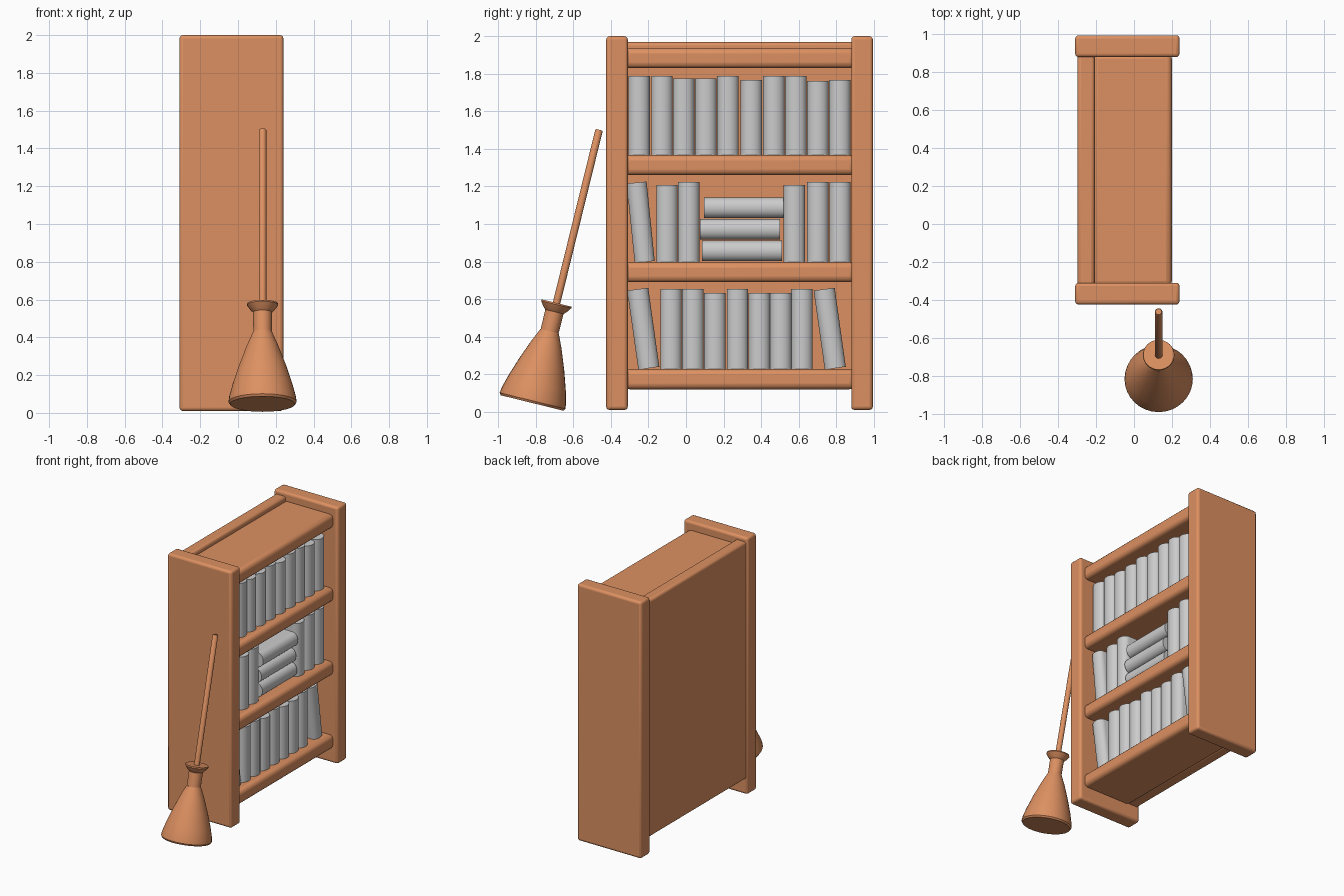
import bpy, bmesh, math
from mathutils import Matrix, Vector

if "Cube" in bpy.data.objects:
    bpy.data.objects.remove(bpy.data.objects["Cube"])

wood = bpy.data.materials.new("wood")
wood.diffuse_color = (0.72, 0.28, 0.12, 1)
wood.use_nodes = True
wood.node_tree.nodes["Principled BSDF"].inputs["Base Color"].default_value = wood.diffuse_color


def finish(name, bm, mat=None, bevel=0):
    bmesh.ops.recalc_face_normals(bm, faces=bm.faces)
    mesh = bpy.data.meshes.new(name)
    bm.to_mesh(mesh)
    bm.free()
    ob = bpy.data.objects.new(name, mesh)
    bpy.context.collection.objects.link(ob)
    if mat:
        mesh.materials.append(mat)
    if bevel:
        m = ob.modifiers.new("bevel", 'BEVEL')
        m.width, m.segments = bevel, 3
    bpy.ops.object.select_all(action='DESELECT')
    ob.select_set(True)
    bpy.context.view_layer.objects.active = ob
    bpy.ops.object.shade_smooth_by_angle(angle=math.radians(35))
    return ob


def box(name, lo, hi, bevel):
    lo, hi = Vector(lo), Vector(hi)
    bm = bmesh.new()
    bmesh.ops.create_cube(bm, size=1, matrix=Matrix.Translation((lo + hi) / 2)
                          @ Matrix.Diagonal((*(hi - lo), 1)))
    return finish(name, bm, wood, bevel)


def book(name, y, z, length, tilt=0, width=0.114, yaw=0):
    """Block with a rounded spine towards +x; (y, z) is the middle of its foot."""
    bm = bmesh.new()
    h = width / 2
    pts = [(-0.19, -h)]
    for i in range(13):
        a = -math.pi / 2 + math.pi * i / 12
        pts.append((0.105 + 0.045 * math.cos(a), h * math.sin(a)))
    pts.append((-0.19, h))
    face = bm.faces.new([bm.verts.new((px, py, 0)) for px, py in pts])
    ext = bmesh.ops.extrude_face_region(bm, geom=[face])
    top = [v for v in ext["geom"] if isinstance(v, bmesh.types.BMVert)]
    bmesh.ops.translate(bm, verts=top, vec=(0, 0, length))
    ob = finish(name, bm)
    ob.matrix_world = (Matrix.Translation((0, y, z)) @ Matrix.Rotation(yaw, 4, 'Z')
                       @ Matrix.Rotation(tilt, 4, 'X'))
    return ob


def lathe(name, profile, matrix, sides=32):
    bm = bmesh.new()
    rings = [[bm.verts.new((r * math.cos(2 * math.pi * i / sides),
                            r * math.sin(2 * math.pi * i / sides), z))
              for i in range(sides)] for r, z in profile]
    for a, b in zip(rings, rings[1:]):
        for i in range(sides):
            j = (i + 1) % sides
            bm.faces.new((a[i], a[j], b[j], b[i]))
    bm.faces.new(rings[0])
    bm.faces.new(rings[-1])
    ob = finish(name, bm, wood)
    ob.matrix_world = matrix
    return ob


# Bookcase carcass
box("side_panel_front", (-0.31, -0.425, 0.01), (0.24, -0.31, 2.0), 0.018)
box("side_panel_back", (-0.31, 0.88, 0.01), (0.24, 0.995, 2.0), 0.018)
box("back_panel", (-0.298, -0.33, 0.13), (-0.208, 0.90, 1.968), 0.018)
for i, z in enumerate((0.12, 0.69, 1.26, 1.83)):
    box(f"shelf_{i}", (-0.22, -0.33, z), (0.2, 0.90, z + 0.107), 0.03)

# Upright books: (middle y, top z) on each shelf
rows = {
    1.36: [(-0.25, 1.787), (-0.128, 1.787), (-0.013, 1.774), (0.106, 1.774), (0.223, 1.787),
           (0.348, 1.766), (0.468, 1.787), (0.585, 1.787), (0.702, 1.761), (0.819, 1.766)],
    0.79: [(-0.101, 1.207), (0.014, 1.223), (0.577, 1.207), (0.702, 1.223), (0.82, 1.223)],
    0.22: [(-0.08, 0.654), (0.037, 0.654), (0.154, 0.633), (0.274, 0.654),
           (0.391, 0.633), (0.505, 0.633), (0.617, 0.654)],
}
for z, row in rows.items():
    for i, (y, top) in enumerate(row):
        book(f"book_{z:.1f}_{i}", y, z, top - z)

# Leaning books
book("leaning_book_a", -0.22, 0.798, 0.425, math.radians(5.8), 0.107)
book("leaning_book_b", -0.198, 0.232, 0.425, math.radians(8), 0.113)
book("leaning_book_c", 0.795, 0.232, 0.425, math.radians(8), 0.113)

# Stack of flat books, lying along y
for i, (y, z) in enumerate([(0.51, 0.857), (0.50, 0.972), (0.52, 1.087)]):
    book(f"flat_book_{i}", y, z, 0.425, math.radians(90), 0.108)

# Broom leaning on the side panel
lean = (Matrix.Translation((0.13, -0.82, 0.047))
        @ Matrix.Rotation(math.radians(-13.8), 4, 'X'))
lathe("broom_head", [(0.172, 0), (0.18, 0.012), (0.177, 0.04), (0.158, 0.11), (0.125, 0.21),
                     (0.083, 0.32), (0.05, 0.394)], lean)
lathe("broom_collar", [(0.049, 0.39), (0.05, 0.50), (0.065, 0.515), (0.083, 0.54),
                       (0.081, 0.548)], lean)
lathe("broom_handle", [(0.02, 0.5), (0.02, 1.492), (0.016, 1.498)], lean, 20)
